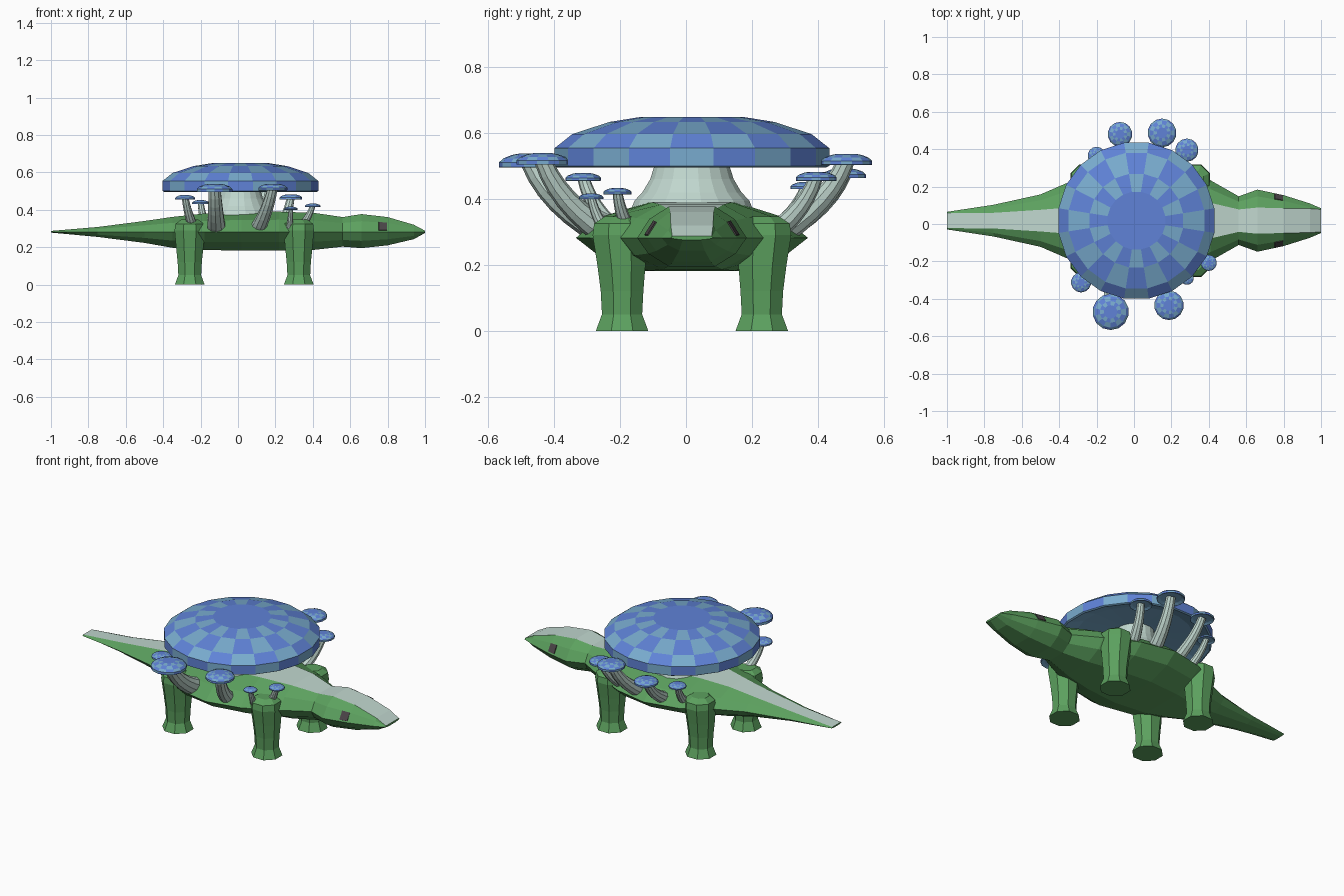
import bpy, bmesh, math
from mathutils import Vector

if "Cube" in bpy.data.objects:
    bpy.data.objects.remove(bpy.data.objects["Cube"])

CX, CY = 0.013, 0.018          # creature centre line


def material(name, rgb):
    m = bpy.data.materials.new(name)
    m.diffuse_color = (*rgb, 1)
    m.use_nodes = True
    m.node_tree.nodes["Principled BSDF"].inputs["Base Color"].default_value = m.diffuse_color
    return m


GREEN = material("green skin", (0.107, 0.355, 0.113))
PALE = material("pale stalk", (0.53, 0.68, 0.62))
BLUE = material("blue cap", (0.115, 0.225, 0.68))
SKY = material("light blue cap", (0.19, 0.41, 0.62))
DARK = material("dark eye", (0.07, 0.058, 0.065))


def finish(name, bm, *mats):
    bmesh.ops.recalc_face_normals(bm, faces=bm.faces)
    me = bpy.data.meshes.new(name)
    bm.to_mesh(me)
    bm.free()
    for m in mats:
        me.materials.append(m)
    ob = bpy.data.objects.new(name, me)
    bpy.context.collection.objects.link(ob)
    return ob


def loft(bm, rings, mat_rule=None):
    """Bridge rings of points with quads and close both ends."""
    rows = [[bm.verts.new(p) for p in r] for r in rings]
    n = len(rows[0])
    for j in range(len(rows) - 1):
        for i in range(n):
            k = (i + 1) % n
            f = bm.faces.new((rows[j][i], rows[j][k], rows[j + 1][k], rows[j + 1][i]))
            if mat_rule:
                f.material_index = mat_rule(i, j)
    return bm.faces.new(rows[0]), bm.faces.new(rows[-1])


def circle(c, rx, ry, n):
    return [(c[0] + rx * math.cos((i + 0.5) * math.tau / n),
             c[1] + ry * math.sin((i + 0.5) * math.tau / n), c[2]) for i in range(n)]


def cap(name, c, r, h, n):
    """Checkered mushroom cap with a recessed underside; c is the rim bottom centre."""
    profile = [(0.3, 0.36), (0.75, 0.25), (0.98, 0), (1, 0.03), (1, 0.38),
               (0.87, 0.66), (0.6, 0.9), (0.37, 1)]
    bm = bmesh.new()
    rings = [circle((c[0], c[1], c[2] + z * h), q * r, q * r, n) for q, z in profile]
    under, top = loft(bm, rings, lambda i, j: 1 if j < 3 else (i + j + 1) % 2)
    under.material_index = 1
    finish(name, bm, BLUE, SKY)


# Body: station x, half width, top z, bottom z, half width of the back stripe
stations = [(-1.0, 0.047, 0.287, 0.278, 0.040), (-0.75, 0.085, 0.308, 0.255, 0.042),
            (-0.50, 0.140, 0.340, 0.223, 0.058), (-0.35, 0.205, 0.362, 0.197, 0.070),
            (-0.18, 0.310, 0.380, 0.185, 0.100), (0.02, 0.352, 0.388, 0.182, 0.140),
            (0.22, 0.310, 0.390, 0.182, 0.120), (0.41, 0.215, 0.383, 0.186, 0.095),
            (0.56, 0.130, 0.361, 0.203, 0.060), (0.66, 0.166, 0.377, 0.195, 0.070),
            (0.80, 0.136, 0.361, 0.210, 0.066), (0.94, 0.092, 0.320, 0.243, 0.064),
            (1.0, 0.066, 0.288, 0.276, 0.060)]
RIDGE = 0.282


def section(x, w, zt, zb, s):
    half = [(s, zt), (max(0.78 * w, s), RIDGE + 0.6 * (zt - RIDGE)), (w, RIDGE),
            (0.8 * w, RIDGE + 0.55 * (zb - RIDGE)), (0.42 * w, zb)]
    return [(x, CY + y, z) for y, z in half] + [(x, CY - y, z) for y, z in reversed(half)]


bm = bmesh.new()
loft(bm, [section(*s) for s in stations], lambda i, j: 1 if i == 9 else 0)
finish("body", bm, GREEN, PALE)

# Eyes: thin plates on the upper side faces of the head
for side in (-1, 1):
    a, b = section(*stations[9]), section(*stations[10])
    i, k = (1, 2) if side > 0 else (8, 7)

    def on_face(x, v):
        t = (x - 0.66) / 0.14
        p = Vector(a[i]).lerp(Vector(b[i]), t)
        return p.lerp(Vector(a[k]).lerp(Vector(b[k]), t), v)

    quad = [on_face(0.752, 0), on_face(0.797, 0), on_face(0.797, 0.85), on_face(0.752, 0.85)]
    nrm = (quad[1] - quad[0]).cross(quad[3] - quad[0]).normalized()
    if nrm.y * side < 0:
        nrm = -nrm
    bm = bmesh.new()
    loft(bm, [[p - nrm * 0.004 for p in quad], [p + nrm * 0.004 for p in quad]])
    finish("eye", bm, DARK)

# Legs: z, radius, outward shift
leg_profile = [(0, 0.086, 0), (0.05, 0.066, 0), (0.12, 0.070, 0), (0.20, 0.079, 0.002),
               (0.29, 0.088, 0.008), (0.325, 0.083, 0.008), (0.347, 0.050, 0.006)]
for x, label in ((0.325, "front"), (-0.258, "rear")):
    for side in (-1, 1):
        bm = bmesh.new()
        loft(bm, [circle((x, CY + side * (0.212 + o), z), r, r, 8) for z, r, o in leg_profile])
        finish(label + "_leg", bm, GREEN)

# Main mushroom on the back
bm = bmesh.new()
loft(bm, [circle((CX, CY, z), r, r * 1.05, 20) for z, r in
          ((0.35, 0.185), (0.395, 0.168), (0.42, 0.145), (0.46, 0.122), (0.50, 0.110), (0.57, 0.105))])
finish("main_stalk", bm, PALE)
cap("main_cap", (CX, CY, 0.496), 0.422, 0.153, 20)

# Small mushrooms: cap x, y, rim z, cap radius, base x, y, z
small = [(0.150, 0.487, 0.503, 0.077, 0.10, 0.29, 0.30), (-0.075, 0.48, 0.463, 0.066, -0.06, 0.29, 0.30),
         (0.283, 0.395, 0.455, 0.062, 0.23, 0.27, 0.30), (-0.20, 0.365, 0.430, 0.048, -0.17, 0.26, 0.30),
         (-0.125, -0.47, 0.495, 0.097, -0.115, -0.24, 0.30), (0.187, -0.435, 0.504, 0.079, 0.105, -0.25, 0.30),
         (-0.283, -0.312, 0.455, 0.054, -0.24, -0.22, 0.31), (0.40, -0.208, 0.414, 0.043, 0.345, -0.18, 0.32),
         (0.283, -0.288, 0.400, 0.037, 0.275, -0.24, 0.30)]
for x, y, z, r, bx, by, bz in small:
    p0, p2 = Vector((bx, by, bz)), Vector((x, y, z + 0.2 * r))
    p1 = Vector((bx + 0.65 * (x - bx), by + 0.75 * (y - by), bz + 0.45 * (z - bz)))
    rings = []
    for s in range(7):
        t = s / 6
        c = p0 * (1 - t) ** 2 + p1 * 2 * t * (1 - t) + p2 * t * t
        d = ((p1 - p0) * (1 - t) + (p2 - p1) * t).normalized()
        u = d.cross(Vector((1, 0, 0))).normalized()
        v = d.cross(u)
        q = r * (0.52 - 0.18 * t)
        rings.append([c + q * (u * math.cos(k * math.tau / 10) + v * math.sin(k * math.tau / 10))
                      for k in range(10)])
    bm = bmesh.new()
    loft(bm, rings)
    finish("small_stalk", bm, PALE)
    cap("small_cap", (x, y, z), r, 0.44 * r, 14)
